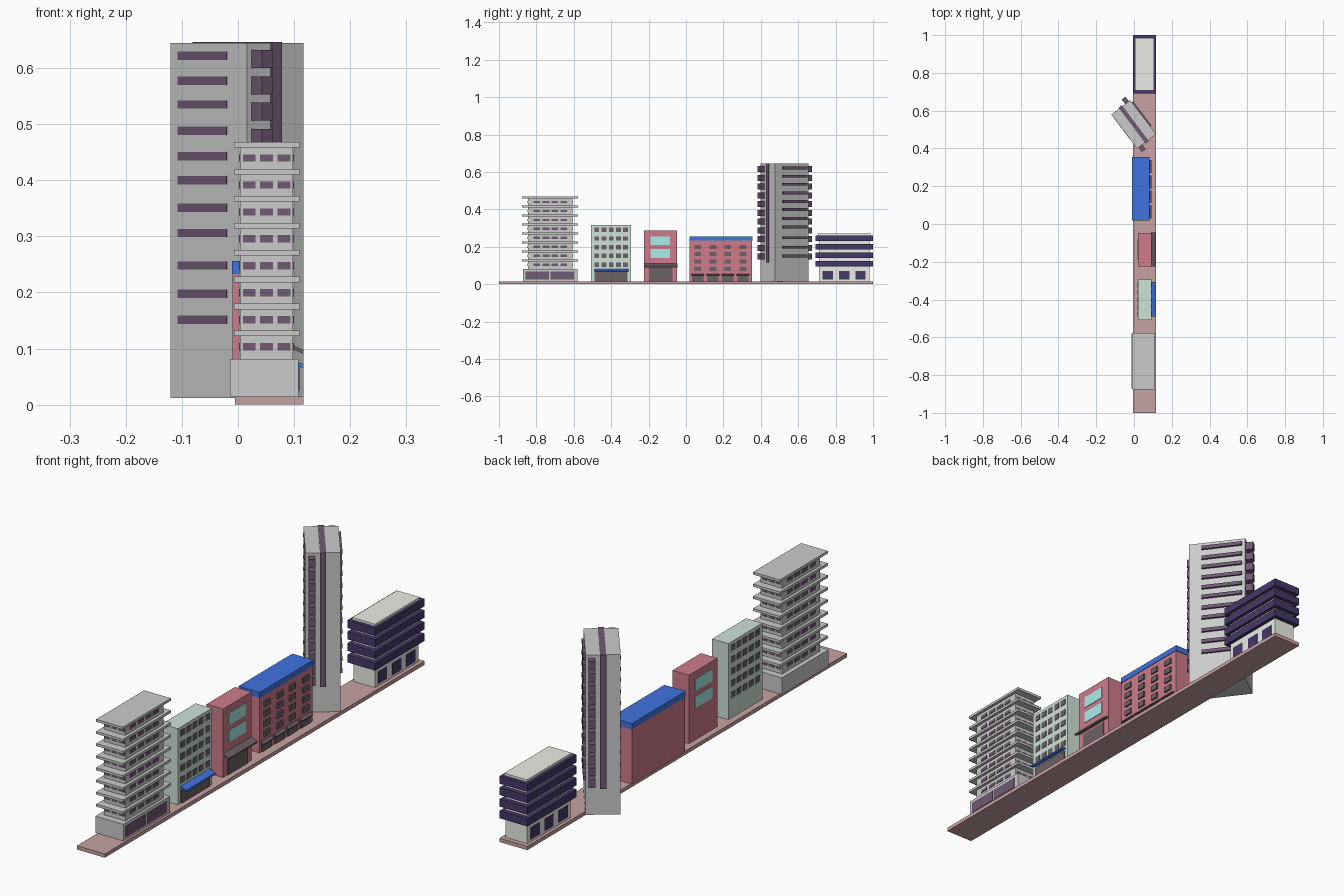
import bpy, bmesh
from math import atan2
from mathutils import Matrix, Vector

if "Cube" in bpy.data.objects:
    bpy.data.objects.remove(bpy.data.objects["Cube"])

COLORS = {
    "brick_pavement": (0.58, 0.36, 0.36), "dark_glass": (0.16, 0.10, 0.17),
    "mint": (0.62, 0.76, 0.68), "red": (0.62, 0.20, 0.26), "blue": (0.05, 0.17, 0.75),
    "cyan": (0.40, 0.85, 0.82), "charcoal": (0.15, 0.12, 0.13), "navy": (0.06, 0.04, 0.14),
    "cream": (0.83, 0.86, 0.79), "concrete": (0.68, 0.68, 0.68),
}
MATS = {}
for key, rgb in COLORS.items():
    MATS[key] = bpy.data.materials.new(key)
    MATS[key].diffuse_color = (*rgb, 1)


def finish(name, bm, color, matrix):
    bmesh.ops.recalc_face_normals(bm, faces=bm.faces)
    me = bpy.data.meshes.new(name)
    bm.to_mesh(me)
    bm.free()
    me.materials.append(MATS[color])
    ob = bpy.data.objects.new(name, me)
    ob.matrix_world = matrix
    bpy.context.collection.objects.link(ob)


def boxes(name, color, spans, matrix=Matrix()):
    """One object made of boxes given as (x0, x1, y0, y1, z0, z1)."""
    bm = bmesh.new()
    for x0, x1, y0, y1, z0, z1 in spans:
        m = Matrix.Translation(((x0 + x1) / 2, (y0 + y1) / 2, (z0 + z1) / 2))
        m = m @ Matrix.Diagonal((x1 - x0, y1 - y0, z1 - z0, 1))
        bmesh.ops.create_cube(bm, size=1, matrix=m)
    finish(name, bm, color, matrix)


def awnings(name, color, profile, y_spans):
    """Extrude an (x, z) profile along each y span."""
    bm = bmesh.new()
    for y0, y1 in y_spans:
        f = bm.faces.new([bm.verts.new((x, y0, z)) for x, z in profile])
        r = bmesh.ops.extrude_face_region(bm, geom=[f])
        top = [v for v in r["geom"] if isinstance(v, bmesh.types.BMVert)]
        bmesh.ops.translate(bm, verts=top, vec=(0, y1 - y0, 0))
        if not f.is_valid:
            continue
    finish(name, bm, color, Matrix())


G = 0.015  # pavement level
boxes("street_base", "brick_pavement", [(-0.005, 0.117, -1, 1, 0, G)])

# Grey block with projecting floor slabs
boxes("slab_block_podium", "concrete", [(-0.014, 0.108, -0.872, -0.58, G, 0.081)])
boxes("slab_block_shopfront", "dark_glass",
      [(0.1, 0.11, a, a + 0.125, 0.025, 0.068) for a in (-0.858, -0.725)])
boxes("slab_block_tower", "concrete", [(0.004, 0.098, -0.845, -0.607, 0.08, 0.462)])
boxes("slab_block_slabs", "concrete",
      [(-0.007, 0.11, -0.877, -0.577, z - 0.005, z + 0.005)
       for z in [0.127 + 0.048 * k for k in range(8)]])
wins = []
for k in range(8):
    z0, z1 = 0.097 + 0.048 * k, 0.110 + 0.048 * k
    wins += [(x - 0.0115, x + 0.0115, -0.847, -0.605, z0, z1) for x in (0.02, 0.051, 0.082)]
    wins += [(0.002, 0.1, y - 0.018, y + 0.018, z0, z1) for y in (-0.798, -0.749, -0.702, -0.654)]
boxes("slab_block_windows", "dark_glass", wins)

# Mint block with a window grid on both long sides
boxes("mint_block_body", "mint", [(0.021, 0.092, -0.508, -0.295, G, 0.316)])
boxes("mint_block_windows", "charcoal",
      [(0.019, 0.094, y - 0.013, y + 0.013, z - 0.012, z + 0.012)
       for y in [-0.477 + 0.0385 * i for i in range(5)]
       for z in [0.105 + 0.0465 * j for j in range(5)]])
boxes("mint_block_shopfront", "charcoal", [(0.09, 0.096, -0.49, -0.312, G, 0.068)])
awnings("mint_block_awning", "blue",
        [(0.091, 0.082), (0.117, 0.072), (0.117, 0.065), (0.091, 0.075)], [(-0.49, -0.308)])

# Narrow red shop
boxes("red_shop_body", "red", [(0.02, 0.092, -0.225, -0.047, G, 0.286)])
boxes("red_shop_windows", "cyan",
      [(0.018, 0.094, -0.19, -0.085, z, z + 0.047) for z in (0.141, 0.209)])
boxes("red_shop_front", "charcoal", [(0.09, 0.095, -0.198, -0.072, G, 0.092)])
awnings("red_shop_awning", "charcoal",
        [(0.091, 0.11), (0.117, 0.097), (0.117, 0.090), (0.091, 0.102)], [(-0.225, -0.045)])

# Wide red block with blue parapet
boxes("red_block_body", "red", [(-0.01, 0.08, 0.02, 0.352, G, 0.233)])
boxes("red_block_parapet", "blue", [(-0.011, 0.082, 0.018, 0.355, 0.233, 0.256)])
cols = [0.063, 0.144, 0.223, 0.305]
boxes("red_block_windows", "charcoal",
      [(0.075, 0.086, y - 0.018, y + 0.018, z - 0.011, z + 0.011)
       for y in cols for z in (0.082, 0.122, 0.161, 0.2)])
boxes("red_block_shopfronts", "charcoal",
      [(0.075, 0.083, y - 0.03, y + 0.03, G, 0.046) for y in cols])
awnings("red_block_awnings", "charcoal",
        [(0.079, 0.056), (0.092, 0.05), (0.092, 0.045), (0.079, 0.048)],
        [(y - 0.034, y + 0.034) for y in cols])

# Tall turned tower: local x runs along its length, local y across its width
L, W = 0.113, 0.063
turn = Matrix.Translation((-0.0015, 0.5275, 0)) @ Matrix.Rotation(atan2(-0.798, 0.603), 4, 'Z')
boxes("tower_body", "concrete", [(-L, L, -W, W, 0.012, 0.645)], turn)
boxes("tower_centre_strip", "dark_glass",
      [(-L - 0.005, L + 0.005, -0.011, 0.011, 0.115, 0.6465)], turn)
rows = [0.151, 0.198, 0.248, 0.306, 0.351, 0.4, 0.443, 0.488, 0.535, 0.577, 0.622]
boxes("tower_ribbon_windows", "dark_glass",
      [s for z in rows for s in ((-0.092, 0.053, -W - 0.001, -W + 0.01, z - 0.0075, z + 0.0075),
                                 (-0.1, 0.062, W - 0.01, W + 0.008, z - 0.0075, z + 0.0075))], turn)
bays = []
for k in range(11):
    z = 0.132 + 0.0468 * k
    bays += [(L - 0.01, L + 0.03, -0.053, -0.029, z, z + 0.032),
             (-L - 0.03, -L + 0.01, 0.029, 0.053, z, z + 0.032)]
boxes("tower_bays", "dark_glass", bays, turn)

# Cream office with dark wraparound bands
boxes("office_body", "cream", [(0.008, 0.102, 0.712, 0.982, G, 0.262)])
boxes("office_roof", "cream", [(0.006, 0.106, 0.706, 0.986, 0.26, 0.27)])
boxes("office_bands", "navy",
      [(-0.006, 0.116, 0.692, 1.0, z, z + 0.03) for z in (0.094, 0.140, 0.186, 0.231)])
boxes("office_openings", "navy",
      [(0.006, 0.104, y - 0.028, y + 0.028, 0.024, 0.071) for y in (0.757, 0.847, 0.933)])

for m in bpy.data.materials:
    if m.users and not m.is_grease_pencil:
        m.use_nodes = True
        m.node_tree.nodes["Principled BSDF"].inputs["Base Color"].default_value = m.diffuse_color
